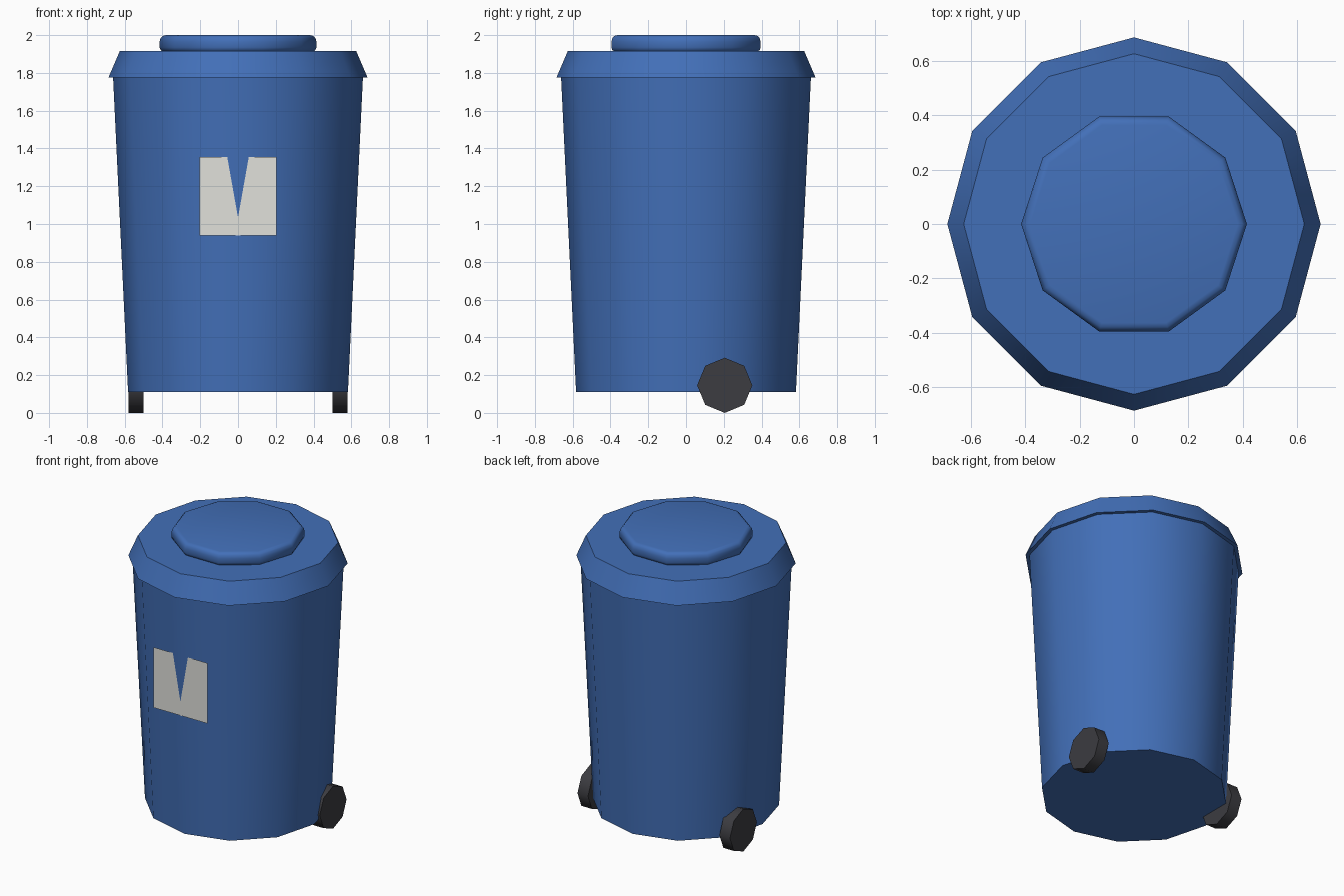
import bpy, bmesh, math
from mathutils import Matrix

if "Cube" in bpy.data.objects:
    bpy.data.objects.remove(bpy.data.objects["Cube"])


def material(name, rgb):
    m = bpy.data.materials.new(name)
    m.diffuse_color = (*rgb, 1)
    m.use_nodes = True
    m.node_tree.nodes["Principled BSDF"].inputs["Base Color"].default_value = m.diffuse_color
    return m


blue = material("blue_plastic", (0.055, 0.16, 0.48))
dark = material("dark_rubber", (0.045, 0.045, 0.052))
pale = material("pale_label", (0.75, 0.75, 0.71))


def finish(bm, name, mat, angle):
    bmesh.ops.recalc_face_normals(bm, faces=bm.faces)
    me = bpy.data.meshes.new(name)
    bm.to_mesh(me)
    bm.free()
    me.materials.append(mat)
    ob = bpy.data.objects.new(name, me)
    bpy.context.collection.objects.link(ob)
    bpy.ops.object.select_all(action='DESELECT')
    ob.select_set(True)
    bpy.context.view_layer.objects.active = ob
    bpy.ops.object.shade_smooth_by_angle(angle=math.radians(angle))
    return ob


def lathe(name, profile, sides, mat, angle=40, matrix=None):
    """Closed solid from (radius, height) rings, first corner on +x."""
    bm = bmesh.new()
    rings = []
    for r, z in profile:
        rings.append([bm.verts.new((r * math.cos(math.tau * i / sides),
                                    r * math.sin(math.tau * i / sides), z))
                      for i in range(sides)])
    for a, b in zip(rings, rings[1:]):
        for i in range(sides):
            j = (i + 1) % sides
            bm.faces.new((a[i], a[j], b[j], b[i]))
    bm.faces.new(rings[0][::-1])
    bm.faces.new(rings[-1])
    if matrix:
        bm.transform(matrix)
    return finish(bm, name, mat, angle)


# Tapered bin and its overhanging lid
lathe("bin_body", [(0.582, 0.11), (0.662, 1.79)], 12, blue)
lathe("lid", [(0.686, 1.775), (0.626, 1.915)], 12, blue)

# Rounded ten-sided cap on the lid
lathe("lid_cap", [(0.398, 1.912), (0.41, 1.921), (0.415, 1.935), (0.415, 1.965),
                  (0.41, 1.985), (0.398, 1.996), (0.382, 2.0)], 10, blue, 45)

# Eight-sided wheels, one on each side towards the back
for side, x in (("left", -0.58), ("right", 0.50)):
    place = Matrix.Translation((x, 0.205, 0.146)) @ Matrix.Rotation(math.pi / 2, 4, 'Y')
    lathe(side + "_wheel", [(0.146, 0), (0.146, 0.08)], 8, dark, 50, place)

# Flat square label, partly cut by the front edge of the body
bm = bmesh.new()
bm.faces.new([bm.verts.new((x, -0.626, z)) for x, z in
              ((-0.205, 0.94), (0.205, 0.94), (0.205, 1.355), (-0.205, 1.355))])
label = finish(bm, "front_label", pale, 30)
if label.data.polygons[0].normal.y > 0:
    label.data.flip_normals()
